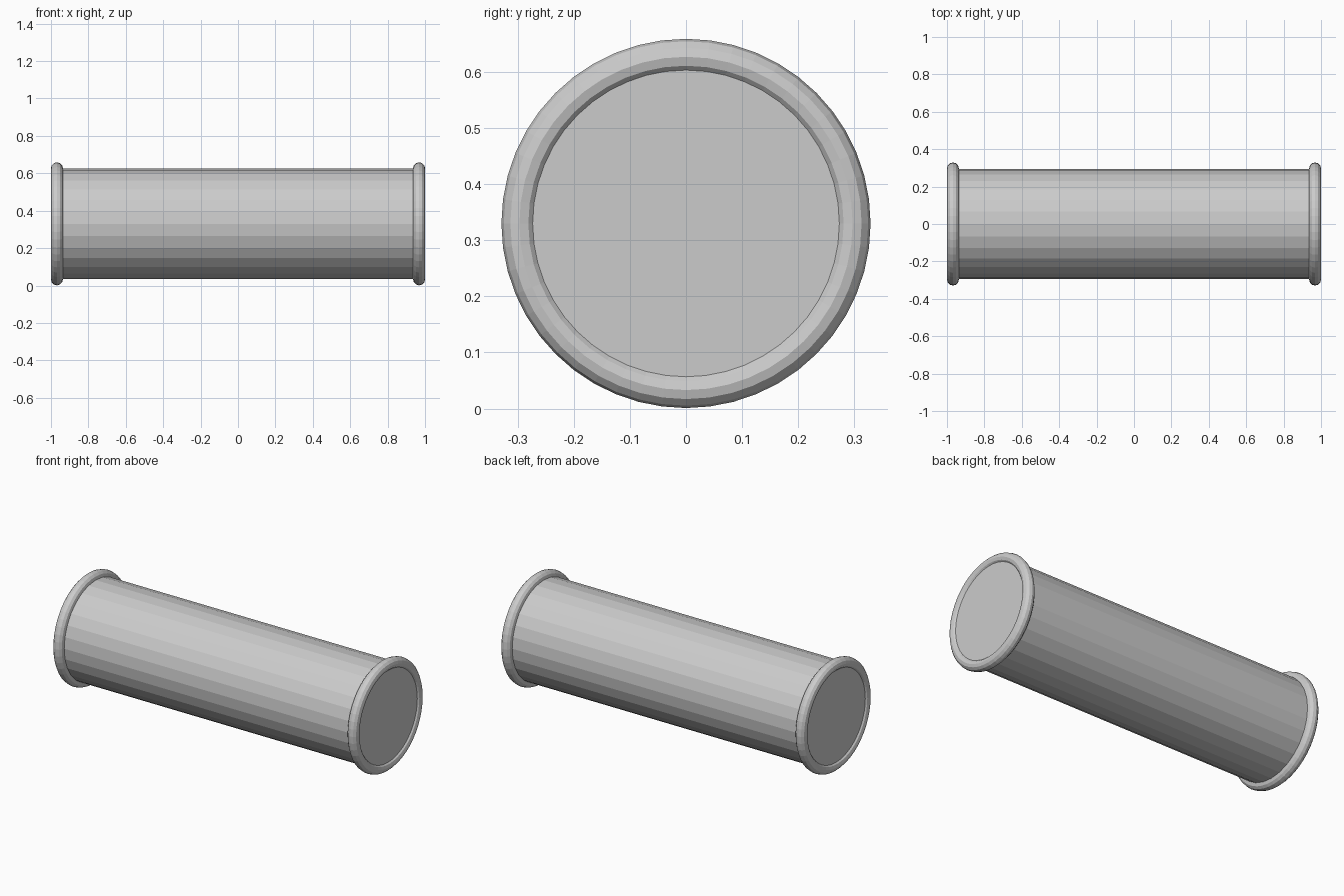
import bpy
from math import pi

if "Cube" in bpy.data.objects:
    bpy.data.objects.remove(bpy.data.objects["Cube"])

AXIS_Z = 0.33      # height of the tube axis
TUBE_R = 0.295
RIM_R = 0.032      # thickness of the rounded end rims
HALF_TURN = (0, pi / 2, 0)

# Main tube lying along x, faceted sides with closed flat ends
bpy.ops.mesh.primitive_cylinder_add(vertices=28, radius=TUBE_R, depth=1.976,
                                    location=(0, 0, AXIS_Z), rotation=HALF_TURN)
bpy.context.object.name = "tube_body"

# Rounded rim at each end
for name, side in (("left_rim", -1), ("right_rim", 1)):
    bpy.ops.mesh.primitive_torus_add(major_segments=48, minor_segments=12,
                                     major_radius=0.297, minor_radius=RIM_R,
                                     location=(side * (1 - RIM_R), 0, AXIS_Z),
                                     rotation=HALF_TURN)
    bpy.context.object.name = name
